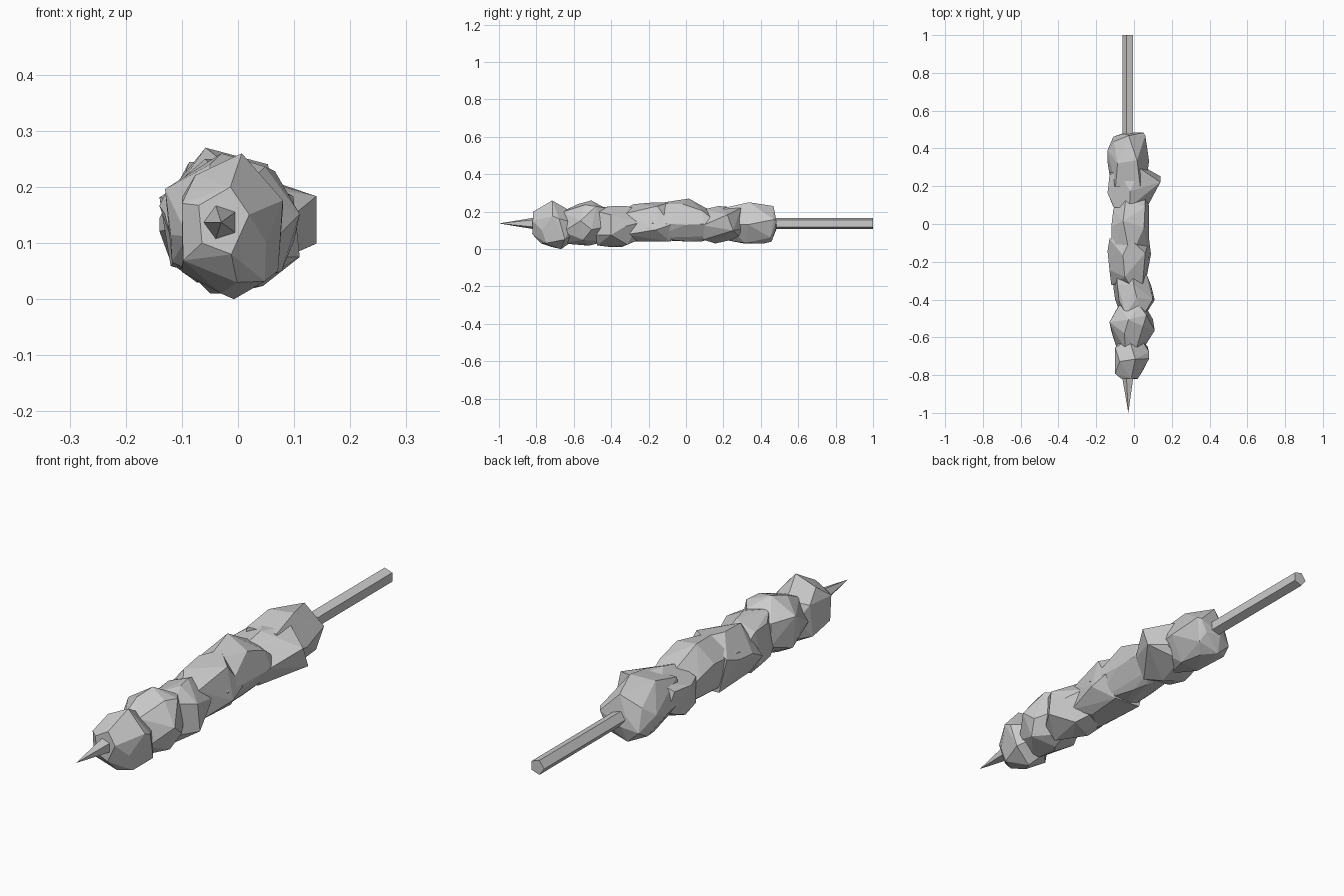
import bpy
import bmesh
import math
import random
from mathutils import Vector

cube = bpy.data.objects.get("Cube")
if cube:
    bpy.data.objects.remove(cube, do_unlink=True)

random.seed(4)
AXIS_X, AXIS_Z = -0.03, 0.137
STICK_RADIUS = 0.031


def make_material(name, colour):
    material = bpy.data.materials.new(name)
    material.use_nodes = True
    material.diffuse_color = colour
    material.node_tree.nodes["Principled BSDF"].inputs["Base Color"].default_value = colour
    return material


grey = make_material("plain grey", (0.6, 0.6, 0.6, 1))


def finish(bm, name):
    """Turn a bmesh into a flat shaded object."""
    bmesh.ops.recalc_face_normals(bm, faces=bm.faces)
    mesh = bpy.data.meshes.new(name)
    bm.to_mesh(mesh)
    bm.free()
    mesh.materials.append(grey)
    obj = bpy.data.objects.new(name, mesh)
    bpy.context.collection.objects.link(obj)
    return obj


def ring_points(y, left, right, low, high, sides, wobble):
    """Irregular polygon across the skewer that exactly fills its extents."""
    turn = random.uniform(0, math.tau)
    flat = []
    for i in range(sides):
        angle = turn + (i + random.uniform(-0.2, 0.2)) * math.tau / sides
        flat.append((math.cos(angle), math.sin(angle)))
    xs, zs = zip(*flat)

    def fit(value, values, start, end):
        return start + (value - min(values)) / (max(values) - min(values)) * (end - start)

    return [Vector((fit(x, xs, left, right),
                    y + random.uniform(-wobble, wobble),
                    fit(z, zs, low, high))) for x, z in flat]


def make_chunk(name, rings):
    """Faceted lump: convex hull around a few irregular rings, in hundredths."""
    bm = bmesh.new()
    for index, ring in enumerate(rings):
        is_end = index in (0, len(rings) - 1)
        extents = [value / 100 for value in ring]
        points = ring_points(*extents, sides=5 if is_end else 6,
                             wobble=0.004 if is_end else 0.02)
        for point in points:
            bm.verts.new(point)
    hull = bmesh.ops.convex_hull(bm, input=bm.verts)
    loose = set(hull["geom_interior"]) | set(hull["geom_unused"])
    bmesh.ops.delete(bm, geom=[v for v in loose if isinstance(v, bmesh.types.BMVert)],
                     context="VERTS")
    # Merge nearly flat neighbours into larger facets
    bmesh.ops.dissolve_limit(bm, angle_limit=math.radians(7),
                             verts=bm.verts, edges=bm.edges)
    return finish(bm, name)


# Meat lumps: each ring is y, left x, right x, low z, high z
chunks = {
    "front_chunk": [
        (-82, -7, 2, 8, 20), (-78, -10, 5, 3, 22),
        (-73, -10, 8, 1, 26), (-66, -10, 8, 0, 23), (-61, -7, 4, 4, 20)],
    "second_chunk": [
        (-66, -9, 5, 3, 20), (-56, -12, 11, 2, 24),
        (-50, -13, 10, 2, 26), (-43, -8, 6, 4, 22)],
    "third_chunk": [
        (-48, -7, 6, 2, 22), (-39, -10, 11, 1, 23),
        (-33, -11, 9, 1, 23), (-25, -9, 6, 5, 21)],
    "middle_chunk": [
        (-32, -12, 6, 4, 22), (-26, -13, 7, 4, 24),
        (-16, -14, 9, 5, 25), (-8, -13, 8, 4, 25)],
    "fourth_chunk": [
        (-18, -12, 8, 5, 24), (0, -12, 8, 4, 27),
        (8, -11, 8, 4, 24), (14, -9, 6, 6, 20)],
    "fifth_chunk": [
        (9, -11, 7, 5, 21), (17, -14, 10, 3, 23),
        (24, -13, 14, 6, 22), (29, -12, 7, 6, 22)],
    "back_chunk": [
        (20, -12, 6, 5, 22), (33, -14, 8, 3, 25),
        (40, -14, 6, 3, 24), (45, -11, 6, 4, 23), (48, -6, 5, 10, 18)],
}
for chunk_name, chunk_rings in chunks.items():
    make_chunk(chunk_name, chunk_rings)

# Five-sided stick with a sharpened front tip
bm = bmesh.new()
sections = []
for y in (-0.82, 1):
    section = []
    for i in range(5):
        angle = math.pi + i * math.tau / 5
        section.append(bm.verts.new((AXIS_X + STICK_RADIUS * math.cos(angle), y,
                                     AXIS_Z + STICK_RADIUS * math.sin(angle))))
    sections.append(section)
front, back = sections
tip = bm.verts.new((AXIS_X, -1, AXIS_Z))
for i in range(5):
    j = (i + 1) % 5
    bm.faces.new((front[i], front[j], back[j], back[i]))
    bm.faces.new((front[j], front[i], tip))
bm.faces.new(back)
finish(bm, "stick")
